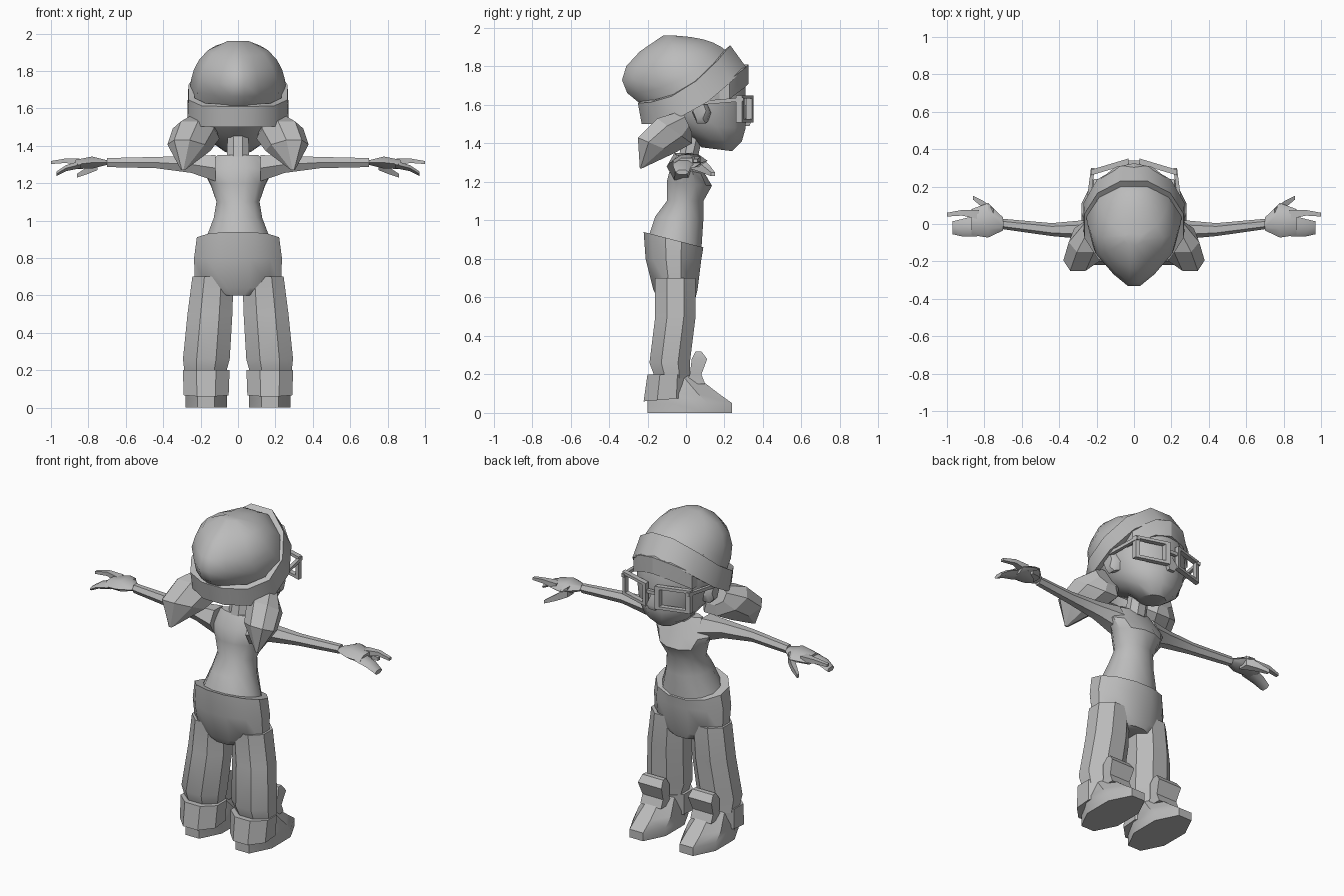
import bpy, bmesh, math
from mathutils import Vector

cube = bpy.data.objects.get("Cube")
if cube:
    bpy.data.objects.remove(cube)

shade = 0.5
grey = bpy.data.materials.new("plain grey")
grey.use_nodes = True
grey.diffuse_color = (shade, shade, shade, 1)
grey.node_tree.nodes["Principled BSDF"].inputs["Base Color"].default_value = grey.diffuse_color


def ring(center, side, ahead, sides=8, sag=0, pinch=0):
    """Flat-sided ring; sag lowers its flanks, pinch narrows its rear."""
    center, side, ahead = Vector(center), Vector(side), Vector(ahead)
    fit = math.cos(math.pi / sides)
    points = []
    for k in range(sides):
        angle = (k + 0.5) * math.tau / sides
        s, t = math.sin(angle) / fit, math.cos(angle) / fit
        if sides == 4:
            s, t = math.copysign(1, s), math.copysign(1, t)
        point = center + side * s * (1 - pinch * max(0, -t)) + ahead * t
        point.z -= sag * (1 - t * t)
        points.append(point)
    return points


def hoop(z, back, front, half, drop=0, **shape):
    """Ring around the body, at height z behind and lower by drop in front."""
    center = (0, (back + front) / 2, z - drop / 2)
    return ring(center, (half, 0, 0), (0, (front - back) / 2, -drop / 2), **shape)


def tube(points, radii, flat=1.0, sides=6):
    """Sideways-facing rings along a path."""
    return [ring(p, (0, r, 0), (0, 0, r * flat), sides) for p, r in zip(points, radii)]


def shrink(points, factor):
    middle = sum(points, Vector()) / len(points)
    return [middle.lerp(p, factor) for p in points]


def bezier(a, b, c, t):
    a, b, c = Vector(a), Vector(b), Vector(c)
    return a.lerp(b, t).lerp(b.lerp(c, t), t)


def loft(name, rings, closed=False, sharp=40):
    """Skin over the rings, capped at the ends or closed into a band."""
    bm = bmesh.new()
    rows = [[bm.verts.new(p) for p in points] for points in rings]
    if closed:
        rows.append(rows[0])
    else:
        bm.faces.new(rows[0])
        bm.faces.new(rows[-1])
    for low, high in zip(rows, rows[1:]):
        for k in range(len(low)):
            bm.faces.new((low[k - 1], low[k], high[k], high[k - 1]))
    bmesh.ops.recalc_face_normals(bm, faces=bm.faces)
    mesh = bpy.data.meshes.new(name)
    bm.to_mesh(mesh)
    bm.free()
    mesh.materials.append(grey)
    part = bpy.data.objects.new(name, mesh)
    bpy.context.collection.objects.link(part)
    bpy.ops.object.select_all(action="DESELECT")
    part.select_set(True)
    bpy.context.view_layer.objects.active = part
    bpy.ops.object.shade_smooth_by_angle(angle=math.radians(sharp))


def pair(name, rings, x=0, lean_y=0, lean_z=0, **options):
    """Left and right copies, moved out by x and leaning with y or z."""
    for label, sign in (("left", 1), ("right", -1)):
        placed = [[Vector((sign * (p.x + x + lean_y * p.y + lean_z * p.z), p.y, p.z))
                   for p in points] for points in rings]
        loft(f"{label}_{name}", placed, **options)


# Trousers: hips with a waist lip, then two flared legs
waist = hoop(.94, -.22, .09, .22, drop=.08, sides=12)
loft("hips", [
    hoop(.6, -.15, .05, .12, sides=12),
    hoop(.64, -.17, .06, .23, sides=12),
    hoop(.8, -.21, .08, .235, sides=12),
    waist, shrink(waist, .9)])
pair("trouser_leg", [
    hoop(.7, -.16, .05, .11),
    hoop(.5, -.16, .05, .12),
    hoop(.26, -.19, .02, .125),
    hoop(.18, -.16, .02, .11)], x=.19, lean_z=-.08, sharp=32)

# Shoes: body, heel collar and raised tongue
foot_x = .17
sole = hoop(0, -.2, .24, .11)
pair("shoe", [
    sole, [p + Vector((0, 0, .05)) for p in sole],
    hoop(.1, -.2, .17, .11),
    hoop(.2, -.18, .04, .08)], x=foot_x, sharp=30)
collar = hoop(.06, -.22, .02, .12, drop=-.02)
collar_top = hoop(.2, -.2, .02, .125)
pair("heel_collar", [shrink(collar, .9), collar, collar_top, shrink(collar_top, .8)],
     x=foot_x, sharp=30)
pair("shoe_tongue", [
    hoop(.15, 0, .1, .07, sides=4),
    hoop(.2, .02, .08, .07, sides=4),
    hoop(.28, .03, .11, .08, sides=4),
    hoop(.32, .05, .08, .07, sides=4)], x=foot_x)

# Torso and neck
loft("torso", [
    hoop(.9, -.2, .08, .18, drop=.05, sides=12),
    hoop(1.02, -.16, .09, .13, drop=.02, sides=12),
    hoop(1.1, -.1, .09, .115, sides=12),
    hoop(1.2, -.1, .135, .145, drop=.02, sides=12),
    hoop(1.28, -.08, .1, .18, drop=.04, sides=12),
    hoop(1.35, -.03, .04, .11, sides=12)])
loft("neck", [hoop(1.32, -.04, .06, .06), hoop(1.5, 0, .1, .055)])

# Arms and hands
wrist = (.7, 0, 1.31)
pair("arm", tube([(.12, -.02, 1.28), (.25, -.03, 1.3), (.44, -.03, 1.31), wrist],
                 (.07, .045, .03, .024)))
pair("hand", tube([wrist, (.78, .02, 1.31), (.87, .01, 1.3)], (.03, .08, .06), flat=.4))
pair("index_finger", tube([(.83, .05, 1.31), (.92, .06, 1.32), (1, .05, 1.31)],
                          (.025, .015, .01), flat=.8, sides=4))
pair("fingers", tube([(.84, -.01, 1.3), (.92, -.02, 1.28), (.97, -.02, 1.25)],
                     (.05, .04, .03), flat=.4))
pair("thumb", tube([(.75, .05, 1.3), (.8, .1, 1.27), (.86, .14, 1.24)],
                   (.03, .02, .01), sides=4))

# Head with nose and ears
loft("head", [
    hoop(1.38, .08, .24, .07, drop=.02, sides=12),
    hoop(1.43, .03, .29, .14, drop=.02, sides=12),
    hoop(1.5, -.1, .31, .19, drop=.02, sides=12),
    hoop(1.6, -.18, .31, .22, sides=12),
    hoop(1.7, -.16, .31, .22, sides=12),
    hoop(1.8, -.1, .28, .2, sides=12)])
loft("nose", [
    hoop(1.49, .27, .33, .02, sides=4),
    hoop(1.52, .27, .34, .03, sides=4),
    hoop(1.6, .27, .31, .01, sides=4)])
pair("ear", tube([(.19, .1, 1.56), (.23, .08, 1.56), (.25, .07, 1.57)], (.03, .04, .03), flat=1.4))

# Hair: brow fringe and two pigtails
pair("fringe", tube([(0, .3, 1.76), (.1, .28, 1.74), (.2, .2, 1.68)], (.025, .025, .025), flat=2, sides=4))
pair("pigtail", [
    hoop(1.57, -.02, .03, .07, drop=.11),
    hoop(1.53, -.15, .03, .11, drop=.13),
    hoop(1.43, -.25, -.06, .1, drop=.08),
    hoop(1.27, -.24, -.23, .01)], x=.2, lean_y=-.4, sharp=20)

# Knitted hat: drooping crown and turned-up band
crown = []
steps = 5
for i in range(steps + 1):
    t = i / steps
    back = bezier((-.23, 1.6), (-.48, 1.75), (-.12, 1.96), t)
    front = bezier((.22, 1.87), (.15, 1.95), (-.05, 1.96), t)
    crown.append(hoop(back.y, back.x, front.x, .25 * math.sqrt(1.05 - t * t),
                      drop=back.y - front.y, sides=12, sag=.08 * (1 - t), pinch=.5))
loft("hat_crown", crown)
band = [hoop(1.5, -.23, .31, .27, drop=-.3, sides=12, sag=.08),
        hoop(1.61, -.25, .23, .265, drop=-.3, sides=12, sag=.08)]
loft("hat_band", band + [shrink(points, .88) for points in reversed(band)], closed=True)

# Glasses: square rims angled round the face, bridge and arms
rim = ring((.13, .32, 1.58), (.1, -.03, 0), (0, 0, .07), sides=4)
rims = [rim, shrink(rim, .75)]
rims += [[p - Vector((0, .03, 0)) for p in points] for points in reversed(rims)]
pair("glasses_rim", rims, closed=True)
bridge_end = Vector((.04, .33, 1.6))
loft("glasses_bridge", tube([bridge_end * Vector((-1, 1, 1)), bridge_end], (.01, .01), sides=4))
pair("glasses_arm", [ring(p, (.01, 0, 0), (0, 0, .01), sides=4)
                     for p in ((.22, .3, 1.63), (.25, .07, 1.61))])
